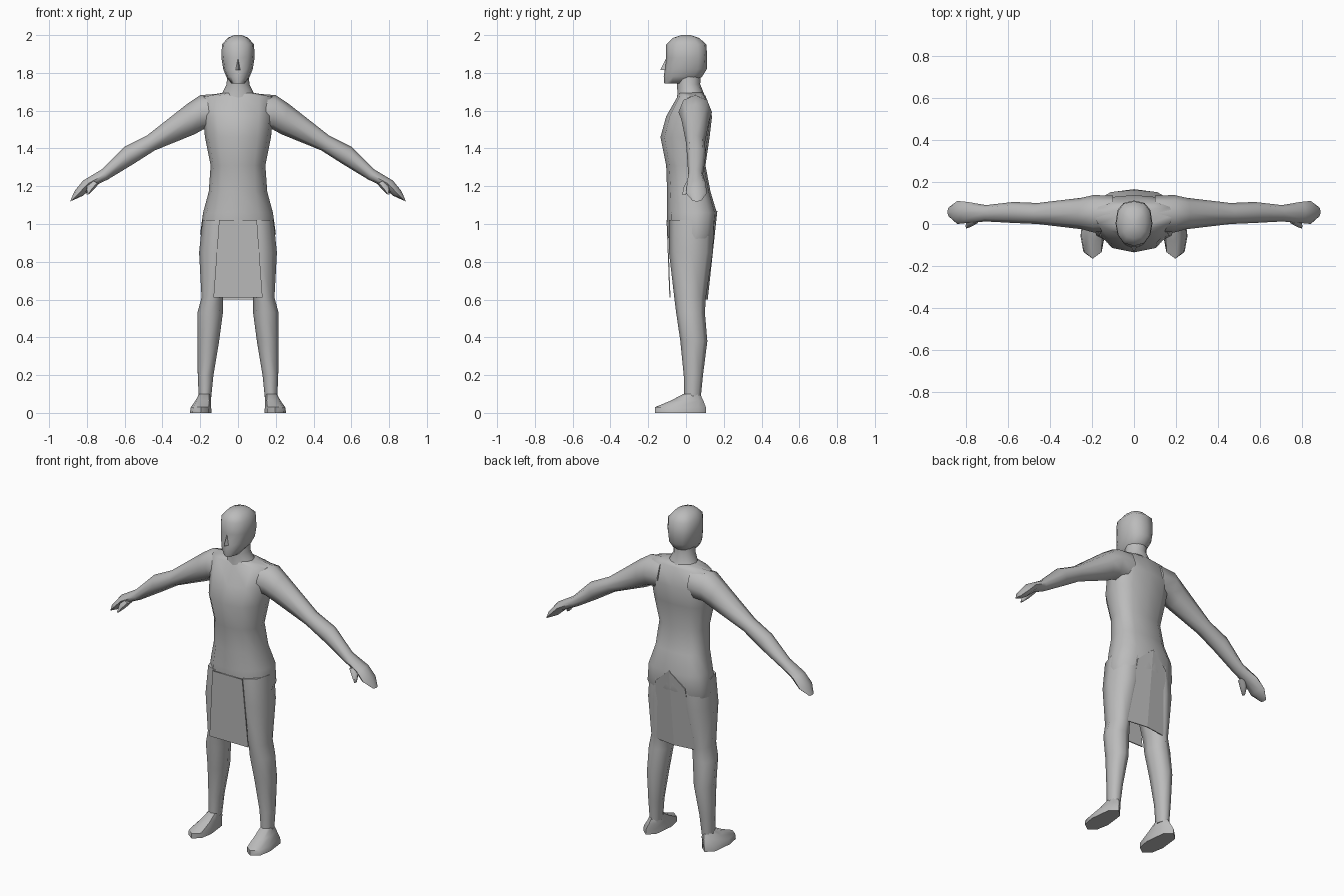
import bpy, bmesh, math

cube = bpy.data.objects.get("Cube")
if cube:
    bpy.data.objects.remove(cube)

grey = bpy.data.materials.new("plain grey")
grey.use_nodes = True
COLOUR = (0.5, 0.5, 0.5, 1)
grey.diffuse_color = COLOUR
grey.node_tree.nodes["Principled BSDF"].inputs["Base Color"].default_value = COLOUR


def finish(name, bm, mirror=False, angle=None):
    bmesh.ops.recalc_face_normals(bm, faces=bm.faces)
    mesh = bpy.data.meshes.new(name)
    bm.to_mesh(mesh)
    bm.free()
    mesh.materials.append(grey)
    obj = bpy.data.objects.new(name, mesh)
    bpy.context.collection.objects.link(obj)
    if mirror:
        mod = obj.modifiers.new("mirror", 'MIRROR')
        mod.use_mirror_merge = False
    if angle:
        bpy.ops.object.select_all(action='DESELECT')
        obj.select_set(True)
        bpy.context.view_layer.objects.active = obj
        bpy.ops.object.shade_smooth_by_angle(angle=math.radians(angle))
    return obj


def loft(name, rings, sides=10, power=1.0, mid=0.5, mirror=False, angle=60):
    """Skin rings, each spanning a segment in xz and a depth range in y."""
    bm = bmesh.new()
    loops = []
    for x0, z0, x1, z1, front, back in rings:
        side_y = front + (back - front) * mid
        loop = []
        for i in range(sides):
            a = math.tau * i / sides
            c, s = math.cos(a), math.sin(a)
            u = math.copysign(abs(c) ** power, c)
            v = math.copysign(abs(s) ** (power if s > 0 else 1), s)
            t = (1 + u) / 2
            y = side_y + v * ((back - side_y) if v > 0 else (side_y - front))
            loop.append(bm.verts.new((x0 + (x1 - x0) * t, y, z0 + (z1 - z0) * t)))
        loops.append(loop)
    for a, b in zip(loops, loops[1:]):
        for i in range(sides):
            j = (i + 1) % sides
            bm.faces.new((a[i], a[j], b[j], b[i]))
    bm.faces.new(loops[0])
    bm.faces.new(loops[-1])
    return finish(name, bm, mirror, angle)


def level(z, half, front, back):
    return (-half, z, half, z, front, back)


# Head with chin, brow and crown
loft("head", [level(*r) for r in (
    (1.745, .035, -.115, .04), (1.78, .062, -.118, .085), (1.82, .078, -.112, .11),
    (1.88, .088, -.105, .112), (1.95, .085, -.105, .108),
    (1.985, .055, -.07, .07), (2.0, .02, -.025, .025))], sides=12, power=.8)

# Nose wedge
bm = bmesh.new()
nose = [bm.verts.new(p) for p in ((0, -.104, 1.88), (-.016, -.1, 1.815),
                                  (.016, -.1, 1.815), (0, -.137, 1.815))]
for tri in ((0, 1, 3), (0, 3, 2), (0, 2, 1), (1, 2, 3)):
    bm.faces.new([nose[i] for i in tri])
finish("nose", bm)

# Neck widening into the upper back
loft("neck", [level(*r) for r in (
    (1.8, .058, -.05, .08), (1.74, .06, -.048, .075),
    (1.69, .085, -.045, .095), (1.6, .13, -.06, .128))], sides=12)

# Torso from shoulders to hips
loft("torso", [level(*r) for r in (
    (1.695, .08, -.04, .09), (1.675, .19, -.045, .105), (1.57, .185, -.105, .138), (1.46, .175, -.135, .125),
    (1.31, .145, -.105, .103), (1.17, .155, -.1, .13),
    (1.06, .185, -.1, .163), (.95, .2, -.098, .153), (.85, .17, -.07, .12))],
    sides=12, power=.75, mid=.6)

# Arms: each ring runs from the upper edge to the lower edge
loft("arms", [
    (.1, 1.69, .1, 1.5, -.035, .135), (.2, 1.682, .185, 1.5, -.04, .138),
    (.27, 1.635, .23, 1.475, -.025, .125), (.48, 1.47, .44, 1.39, .0, .1),
    (.6, 1.41, .55, 1.32, .005, .105), (.72, 1.29, .69, 1.235, .012, .09),
    (.82, 1.23, .765, 1.2, .005, .105), (.865, 1.175, .82, 1.15, .0, .11),
    (.889, 1.12, .875, 1.125, .035, .08)], sides=8, mirror=True)

# Thumbs
loft("thumbs", [
    (.775, 1.23, .735, 1.215, .0, .06), (.8, 1.2, .765, 1.18, -.015, .03),
    (.803, 1.155, .793, 1.155, -.022, .0)], sides=6, mirror=True)

# Legs from hip to ankle
loft("legs", [(i, z, o, z, f, b) for z, i, o, f, b in (
    (1.02, .01, .188, -.09, .15), (.85, .02, .206, -.09, .142), (.61, .08, .193, -.062, .105),
    (.53, .08, .215, -.052, .1), (.38, .1, .215, -.03, .113),
    (.2, .13, .213, -.012, .09), (.08, .142, .208, -.01, .078))],
    sides=8, mirror=True)

# Feet, long at the sole and sloping up to the ankle
loft("feet", [(i, z, o, z, f, b) for z, i, o, f, b in (
    (0, .14, .255, -.165, .105), (.03, .142, .25, -.165, .105),
    (.065, .142, .225, -.08, .092), (.1, .146, .206, -.015, .075))],
    sides=8, power=.8, mid=.4, mirror=True, angle=45)


def cloth(name, points, faces):
    bm = bmesh.new()
    verts = [bm.verts.new(p) for p in points]
    for f in faces:
        bm.faces.new([verts[i] for i in f])
    obj = finish(name, bm)
    mod = obj.modifiers.new("thickness", 'SOLIDIFY')
    mod.thickness = .006
    mod.offset = 0


# Hanging cloth panels between the thighs
cloth("front_cloth",
      [(-.1, -.1, 1.02), (.1, -.1, 1.02), (.13, -.085, .61), (-.13, -.085, .61)],
      [(0, 1, 2, 3)])
cloth("back_cloth",
      [(0, .163, 1.07), (.1, .15, .98), (.13, .095, .6), (0, .112, .6),
       (-.13, .095, .6), (-.1, .15, .98)],
      [(0, 1, 2, 3), (0, 3, 4, 5)])
